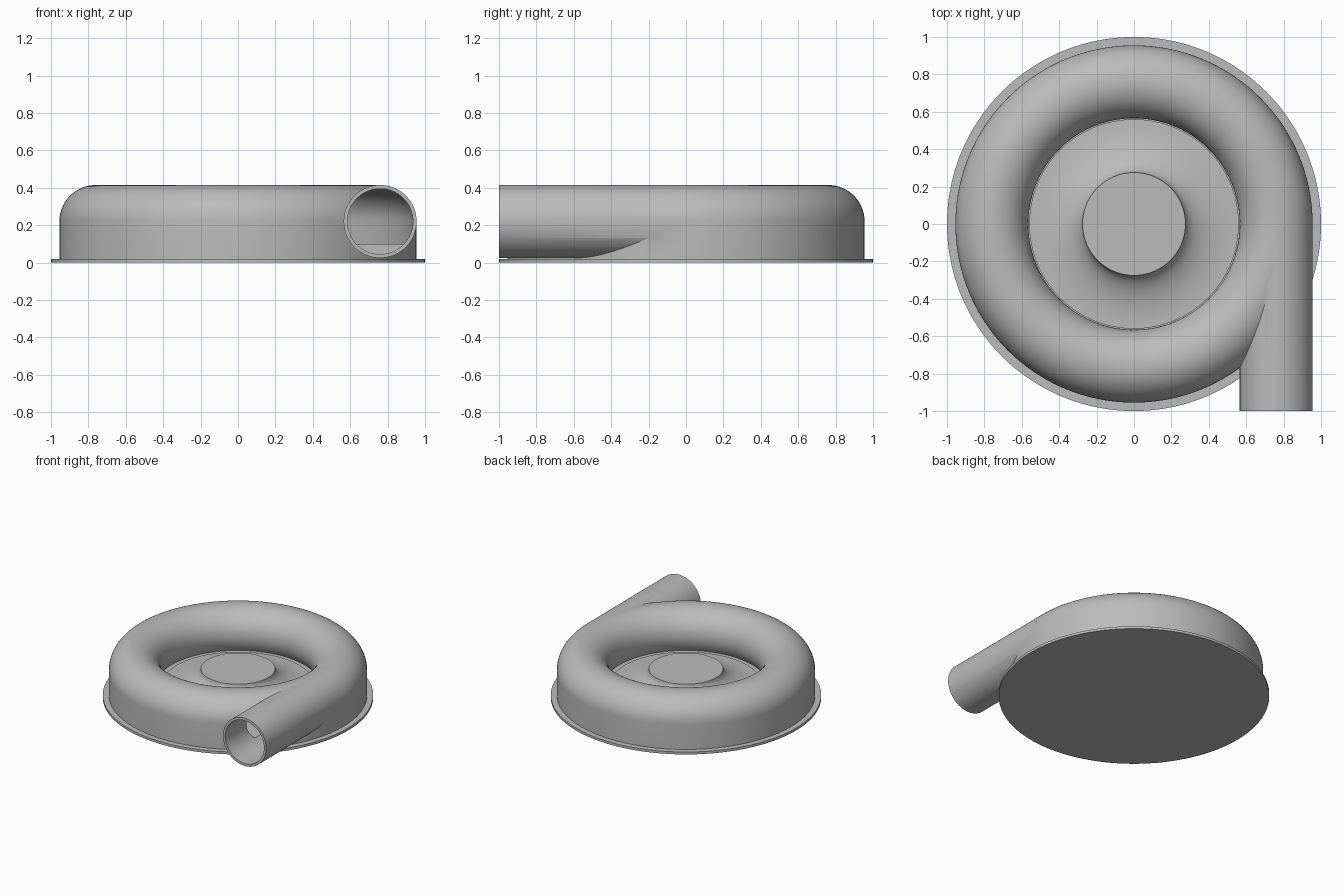
import bpy, bmesh
from math import sin, cos, pi, radians
from mathutils import Matrix, Vector

if "Cube" in bpy.data.objects:
    bpy.data.objects.remove(bpy.data.objects["Cube"])

# Ring and pipe share one tube section
TUBE_R, TUBE_Z, OUTER, INNER, FLOOR = 0.76, 0.22, 0.195, 0.175, 0.10

grey = bpy.data.materials.new("light grey metal")
grey.use_nodes = True
colour = (0.5, 0.5, 0.5, 1)
grey.diffuse_color = colour
grey.node_tree.nodes["Principled BSDF"].inputs["Base Color"].default_value = colour


def make_object(name, bm):
    bmesh.ops.recalc_face_normals(bm, faces=bm.faces)
    mesh = bpy.data.meshes.new(name)
    bm.to_mesh(mesh)
    bm.free()
    mesh.materials.append(grey)
    obj = bpy.data.objects.new(name, mesh)
    bpy.context.collection.objects.link(obj)
    return obj


def lathe(name, profile, steps=144):
    """Spin a closed (radius, height) profile around z."""
    bm = bmesh.new()
    verts = [bm.verts.new((r, 0, z)) for r, z in profile]
    edges = [bm.edges.new((a, b)) for a, b in zip(verts, verts[1:] + verts[:1])]
    bmesh.ops.spin(bm, geom=verts + edges, cent=(0, 0, 0), axis=(0, 0, 1),
                   angle=2 * pi, steps=steps, use_merge=True)
    bmesh.ops.remove_doubles(bm, verts=bm.verts, dist=1e-5)
    bmesh.ops.dissolve_degenerate(bm, edges=bm.edges, dist=1e-5)
    return make_object(name, bm)


def tube_profile(radius, bottom, steps=36):
    """Arch section: curls under on the inside, straight wall on the outside."""
    start = pi + math_asin((TUBE_Z - FLOOR) / radius)
    arc = [(TUBE_R + radius * cos(start * (1 - i / steps)),
            TUBE_Z + radius * sin(start * (1 - i / steps))) for i in range(steps + 1)]
    foot = [(TUBE_R + radius, bottom)]
    if bottom < FLOOR:
        foot.append((arc[0][0], bottom))
    return arc + foot


def math_asin(value):
    return Vector((1, 0)).angle(Vector(((1 - value * value) ** 0.5, value)))


def cylinder_y(name, radius, y0, y1):
    bm = bmesh.new()
    place = (Matrix.Translation((TUBE_R, (y0 + y1) / 2, TUBE_Z))
             @ Matrix.Rotation(radians(90), 4, 'X'))
    bmesh.ops.create_cone(bm, cap_ends=True, segments=80, radius1=radius,
                          radius2=radius, depth=y1 - y0, matrix=place)
    return make_object(name, bm)


def combine(target, other, operation):
    mod = target.modifiers.new(operation.lower(), 'BOOLEAN')
    mod.operation, mod.object, mod.solver = operation, other, 'EXACT'
    bpy.context.view_layer.objects.active = target
    bpy.ops.object.modifier_apply(modifier=mod.name)
    bpy.data.objects.remove(other)


# Round mounting flange
flange = lathe("base_flange", [(0, 0), (1, 0), (1, 0.02), (0, 0.02)])

# Spiral casing with tangential outlet pipe, hollowed out
casing = lathe("casing_and_outlet", tube_profile(OUTER, 0.01))
combine(casing, cylinder_y("outlet_pipe", OUTER, -1, 0), 'UNION')
combine(casing, lathe("casing_cavity", tube_profile(INNER, FLOOR)), 'DIFFERENCE')
combine(casing, cylinder_y("outlet_bore", INNER, -1.1, 0), 'DIFFERENCE')

# Flared hub standing on the casing floor
HUB_R, HUB_Z, RIM_R, RIM_Z = 0.275, 0.235, 0.56, 0.11
flare = [(RIM_R - (RIM_R - HUB_R) * cos(t), HUB_Z - (HUB_Z - RIM_Z) * sin(t))
         for t in (i / 20 * pi / 2 for i in range(21))]
hub = lathe("flared_hub", [(0, 0.01), (0, HUB_Z)] + flare
            + [(RIM_R, FLOOR), (0.62, FLOOR), (0.62, 0.01)])

# Smooth shading with crisp edges
bpy.ops.object.select_all(action='DESELECT')
for obj in (flange, casing, hub):
    obj.select_set(True)
bpy.context.view_layer.objects.active = casing
bpy.ops.object.shade_smooth_by_angle(angle=radians(30))
